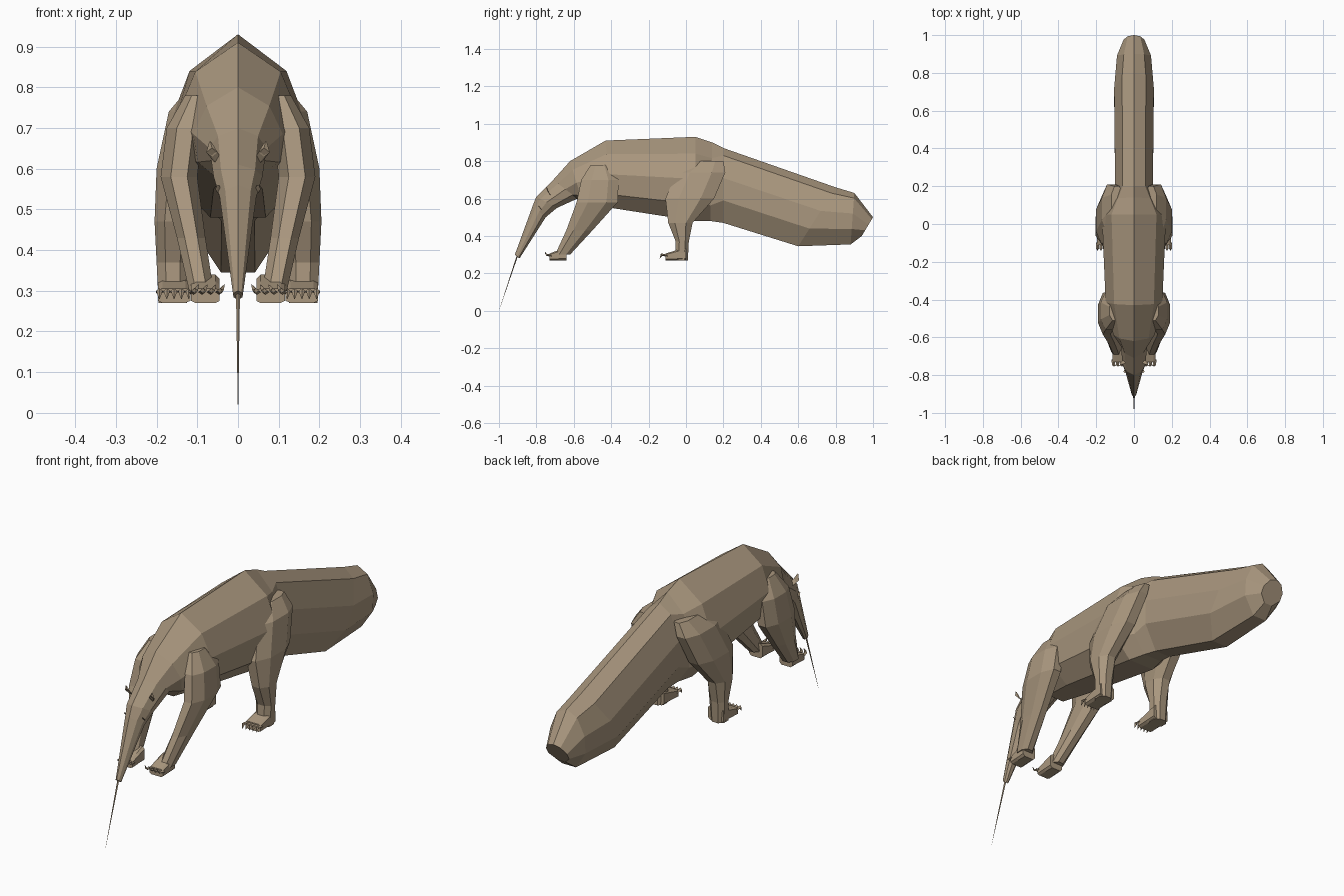
import bpy, bmesh
from mathutils import Vector

cube = bpy.data.objects.get("Cube")
if cube:
    bpy.data.objects.remove(cube, do_unlink=True)

# Single fur colour
fur = bpy.data.materials.new("tan_brown")
fur.use_nodes = True
fur.diffuse_color = (.4, .31, .21, 1)
shader = fur.node_tree.nodes["Principled BSDF"]
shader.inputs["Base Color"].default_value = fur.diffuse_color
shader.inputs["Roughness"].default_value = .9

# Half outlines: (share of half width, share of the way from top to bottom)
RIDGED = [(0, 0), (.7, .2), (1, .5), (.9, .8), (.4, 1)]
BOXY = [(0, 0), (.6, .1), (1, .4), (1, .7), (.4, 1)]


def loft(name, rings, mirror=True):
    """Skin equal-length rings, cap both ends and optionally mirror in x."""
    bm = bmesh.new()
    loops = [[bm.verts.new(point) for point in ring] for ring in rings]
    for lower, upper in zip(loops, loops[1:]):
        for i in range(len(lower)):
            bm.faces.new((lower[i - 1], lower[i], upper[i], upper[i - 1]))
    bm.faces.new(loops[0])
    bm.faces.new(loops[-1])
    bmesh.ops.recalc_face_normals(bm, faces=bm.faces)
    mesh = bpy.data.meshes.new(name)
    bm.to_mesh(mesh)
    bm.free()
    mesh.materials.append(fur)
    part = bpy.data.objects.new(name, mesh)
    bpy.context.collection.objects.link(part)
    if mirror:
        part.modifiers.new("mirror", "MIRROR").use_axis[0] = True


def trunk_ring(outline, top, bottom, half):
    """Symmetric ring hung between a top and a bottom point (y, z)."""
    start, end = Vector((0, *top)), Vector((0, *bottom))
    left = [start.lerp(end, drop) + Vector((half * share, 0, 0))
            for share, drop in outline]
    right = [Vector((-p.x, p.y, p.z)) for p in reversed(left[1:])]
    return left + right


def octagon(centre, side, depth, cut):
    """Rectangle with cut corners around a centre, from two half axes."""
    corners = [(1, -cut), (1, cut), (cut, 1), (-cut, 1),
               (-1, cut), (-1, -cut), (-cut, -1), (cut, -1)]
    return [Vector(centre) + side * a + depth * b for a, b in corners]


def leg_ring(x, y, z, wide, deep):
    return octagon((x, y, z), Vector((wide, 0, 0)), Vector((0, deep, 0)), cut=.45)


def spike(name, path, radii, mirror=True):
    """Four-sided tapered tube along a short path."""
    across, along = Vector((1, 0, 0)), Vector((0, -.5, .8))
    loft(name, [[p + d * r for d in (across, along, -across, -along)]
                for p, r in zip(path, radii)], mirror)


def foot(name, x, heel, toe, half, claws, curl):
    """Wedge-shaped paw that thins towards a row of curled claws."""
    ground, rings = .27, []
    for share in (0, .5, 1):
        tall = .035 - .017 * share
        y = heel + (toe - heel) * share
        rings.append(octagon((x, y, ground + tall),
                             Vector((half, 0, 0)), Vector((0, 0, tall)), cut=.7))
    loft(name + "_feet", rings)
    for i in range(claws):
        across = x + half * .9 * (2 * i / (claws - 1) - 1)
        base = Vector((across, toe + .01, ground + .025))
        knuckle = base + Vector((curl.x / 2, -.03, .005))
        spike(f"{name}_claw_{i + 1}", [base, knuckle, knuckle + curl],
              [.009, .008, .001])


# Snout, head, neck and torso
trunk = [
    trunk_ring(RIDGED, top=(-.915, .3), bottom=(-.89, .28), half=.012),
    trunk_ring(RIDGED, top=(-.82, .56), bottom=(-.75, .5), half=.045),
    trunk_ring(RIDGED, top=(-.8, .61), bottom=(-.69, .55), half=.06),
    trunk_ring(RIDGED, top=(-.71, .7), bottom=(-.58, .6), half=.07),
    trunk_ring(RIDGED, top=(-.62, .8), bottom=(-.55, .57), half=.11),
    trunk_ring(RIDGED, top=(-.43, .91), bottom=(-.4, .55), half=.15),
    trunk_ring(RIDGED, top=(.05, .93), bottom=(.05, .48), half=.17),
    trunk_ring(RIDGED, top=(.14, .9), bottom=(.13, .48), half=.12),
]
# Heavy tail
trunk += [
    trunk_ring(BOXY, top=(.2, .87), bottom=(.2, .47), half=.1),
    trunk_ring(BOXY, top=(.8, .66), bottom=(.6, .345), half=.105),
    trunk_ring(BOXY, top=(.9, .63), bottom=(.88, .355), half=.09),
    trunk_ring(BOXY, top=(1, .5), bottom=(.94, .4), half=.055),
]
loft("body_and_tail", trunk, mirror=False)

# Front legs, from shoulder to wrist
loft("front_legs", [
    leg_ring(x=.1, y=-.46, z=.78, wide=.03, deep=.05),
    leg_ring(x=.13, y=-.46, z=.7, wide=.045, deep=.1),
    leg_ring(x=.145, y=-.475, z=.58, wide=.045, deep=.11),
    leg_ring(x=.115, y=-.57, z=.43, wide=.035, deep=.07),
    leg_ring(x=.09, y=-.66, z=.3, wide=.03, deep=.04),
])
foot("front", x=.08, heel=-.64, toe=-.73, half=.035, claws=4,
     curl=Vector((-.01, 0, .015)))

# Hind legs, from haunch to ankle
loft("hind_legs", [
    leg_ring(x=.09, y=.12, z=.8, wide=.03, deep=.08),
    leg_ring(x=.12, y=.08, z=.74, wide=.05, deep=.13),
    leg_ring(x=.145, y=.02, z=.6, wide=.055, deep=.13),
    leg_ring(x=.16, y=-.03, z=.47, wide=.045, deep=.065),
    leg_ring(x=.16, y=-.02, z=.37, wide=.04, deep=.035),
    leg_ring(x=.16, y=-.025, z=.27, wide=.035, deep=.035),
])
foot("hind", x=.157, heel=0, toe=-.11, half=.04, claws=5,
     curl=Vector((0, -.01, -.02)))

# Ears and eyes
ear = Vector((.05, -.725, .62))
spike("ears", [ear, ear + Vector((.014, -.015, .02)), ear + Vector((.018, -.02, .045))],
      [.012, .014, .003])
eye, slant = Vector((.049, -.78, .55)), Vector((0, -.007, .008))
spike("eyes", [eye - slant, eye, eye + slant], [.003, .007, .003])

# Long thin tongue
spike("tongue", [Vector((0, -.9, .3)), Vector((0, -1, 0))], [.005, .0003], mirror=False)
